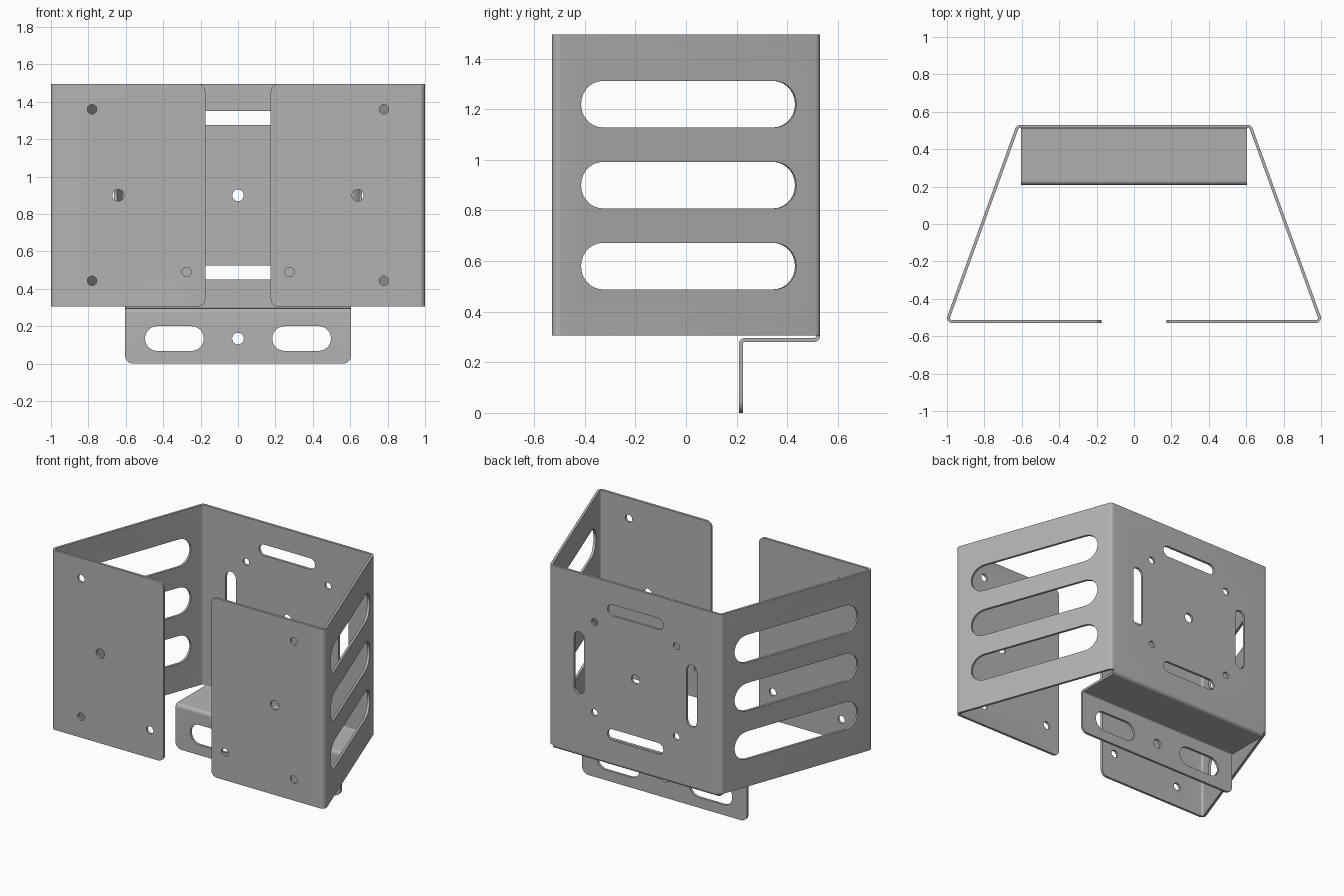
import bpy, bmesh, math
from mathutils import Vector, Matrix

cube = bpy.data.objects.get("Cube")
if cube:
    bpy.data.objects.remove(cube, do_unlink=True)

THICK = 0.016
LOW, HIGH = 0.305, 1.495
MID = (LOW + HIGH) / 2

steel = bpy.data.materials.new("grey_steel")
steel.use_nodes = True
GREY = (0.45, 0.45, 0.45, 1)
steel.diffuse_color = GREY
steel.node_tree.nodes["Principled BSDF"].inputs["Base Color"].default_value = GREY


def folded_outline(path, radius, steps=8):
    """Closed outline of a sheet that follows a path with rounded bends."""
    pts = [Vector(p) for p in path]
    line = []
    for i, p in enumerate(pts):
        d_in = (p - pts[max(i - 1, 0)]).normalized()
        d_out = (pts[min(i + 1, len(pts) - 1)] - p).normalized()
        if i in (0, len(pts) - 1):
            d = d_out if i == 0 else d_in
            line.append((p, Vector((-d.y, d.x))))
            continue
        turn = math.atan2(d_in.x * d_out.y - d_in.y * d_out.x, d_in.dot(d_out))
        side = math.copysign(1, turn)
        start = p - d_in * radius * math.tan(abs(turn) / 2)
        normal = Vector((-d_in.y, d_in.x))
        centre = start + normal * radius * side
        for k in range(steps + 1):
            n = Matrix.Rotation(turn * k / steps, 2) @ normal
            line.append((centre - n * radius * side, n))
    h = THICK / 2
    return [p + n * h for p, n in line] + [p - n * h for p, n in reversed(line)]


def prism(bm, outline, frame, depth):
    """Extrude a flat outline along the local z of a frame."""
    face = bm.faces.new([bm.verts.new(frame @ Vector((p[0], p[1], 0))) for p in outline])
    out = bmesh.ops.extrude_face_region(bm, geom=[face])
    move = frame.to_3x3() @ Vector((0, 0, depth))
    bmesh.ops.translate(bm, vec=move, verts=[v for v in out["geom"] if isinstance(v, bmesh.types.BMVert)])


def make_object(name, bm):
    bmesh.ops.recalc_face_normals(bm, faces=bm.faces)
    mesh = bpy.data.meshes.new(name)
    bm.to_mesh(mesh)
    bm.free()
    mesh.materials.append(steel)
    obj = bpy.data.objects.new(name, mesh)
    bpy.context.collection.objects.link(obj)
    return obj


def slot(bm, place, across, up, length, height, steps=14):
    """Round-ended punch; a round hole when length equals height."""
    across, up = Vector(across).normalized(), Vector(up).normalized()
    axis = across.cross(up)
    frame = Matrix((across, up, axis)).transposed().to_4x4()
    frame.translation = Vector(place) - axis * 0.04
    r, reach = height / 2, (length - height) / 2
    outline = []
    for sign in (1, -1):
        for k in range(steps + 1):
            if reach == 0 and k == steps:
                continue
            a = math.pi * (k / steps - 0.5)
            outline.append((sign * (reach + r * math.cos(a)), sign * r * math.sin(a)))
    prism(bm, outline, frame, 0.08)


def punch(obj, cutters):
    cutter = make_object("punch_cutter", cutters)
    cutter.hide_render = True
    mod = obj.modifiers.new("punch", "BOOLEAN")
    mod.operation, mod.solver, mod.object = "DIFFERENCE", "EXACT", cutter
    bpy.ops.object.select_all(action="DESELECT")
    bpy.context.view_layer.objects.active = obj
    obj.select_set(True)
    bpy.ops.object.modifier_apply(modifier=mod.name)
    bpy.data.objects.remove(cutter, do_unlink=True)
    bpy.ops.object.shade_smooth_by_angle(angle=math.radians(30))


def round_corners(bm, test, radius):
    edges = [e for e in bm.edges if all(test(v.co) for v in e.verts) and abs(e.calc_length() - THICK) < 0.001]
    bmesh.ops.bevel(bm, geom=edges, offset=radius, segments=6, profile=0.5, affect="EDGES")


X, Y, Z = Vector((1, 0, 0)), Vector((0, 1, 0)), Vector((0, 0, 1))
FRONT_Y, BACK_Y = -0.522, 0.522
FRONT_X, BACK_X = 1.0, 0.622

# Folded wrap: front flanges, slanted sides and back plate
half = [(0.175, FRONT_Y), (FRONT_X, FRONT_Y), (BACK_X, BACK_Y)]
path = half + [(-x, y) for x, y in reversed(half)]
bm = bmesh.new()
prism(bm, folded_outline(path, 0.02), Matrix.Translation((0, 0, LOW)), HIGH - LOW)
round_corners(bm, lambda c: abs(c.x) < 0.18 and c.y < 0, 0.04)
body = make_object("folded_body", bm)

cut = bmesh.new()
for s in (-1, 1):
    # Flange holes
    for x, z, d in ((0.78, 1.36, 0.05), (0.78, 0.443, 0.05), (0.275, 0.49, 0.05), (0.64, MID, 0.062)):
        slot(cut, (s * x, FRONT_Y, z), X, Z, d, d)
    # Side vents
    along = Vector((s * (FRONT_X - BACK_X), FRONT_Y - BACK_Y, 0))
    y = 0.008
    x = BACK_X + (FRONT_X - BACK_X) * (BACK_Y - y) / (BACK_Y - FRONT_Y)
    for z in (1.22, MID, 0.58):
        slot(cut, (s * x, y, z), along, Z, 0.905, 0.184)
    # Back plate slots and corner holes
    slot(cut, (0, BACK_Y, MID + s * 0.413), X, Z, 0.41, 0.074)
    slot(cut, (s * 0.413, BACK_Y, MID), Z, X, 0.41, 0.074)
    for t in (-1, 1):
        slot(cut, (s * 0.3, BACK_Y, MID + t * 0.3), X, Z, 0.045, 0.045)
slot(cut, (0, BACK_Y, MID), X, Z, 0.062, 0.062)
punch(body, cut)

# Shelf and hanging mounting tab below the back plate
TAB_Y, WIDE = 0.217, 0.605
bm = bmesh.new()
frame = Matrix((Y, Z, X)).transposed().to_4x4()
frame.translation = (-WIDE, 0, 0)
shelf_path = [(BACK_Y, LOW), (BACK_Y, 0.288), (TAB_Y, 0.288), (TAB_Y, 0)]
prism(bm, folded_outline(shelf_path, 0.016), frame, 2 * WIDE)
round_corners(bm, lambda c: c.z < 0.001, 0.045)
tab = make_object("shelf_and_mounting_tab", bm)

cut = bmesh.new()
for s in (-1, 1):
    slot(cut, (s * 0.34, TAB_Y, 0.134), X, Z, 0.314, 0.132)
slot(cut, (0, TAB_Y, 0.134), X, Z, 0.062, 0.062)
punch(tab, cut)
